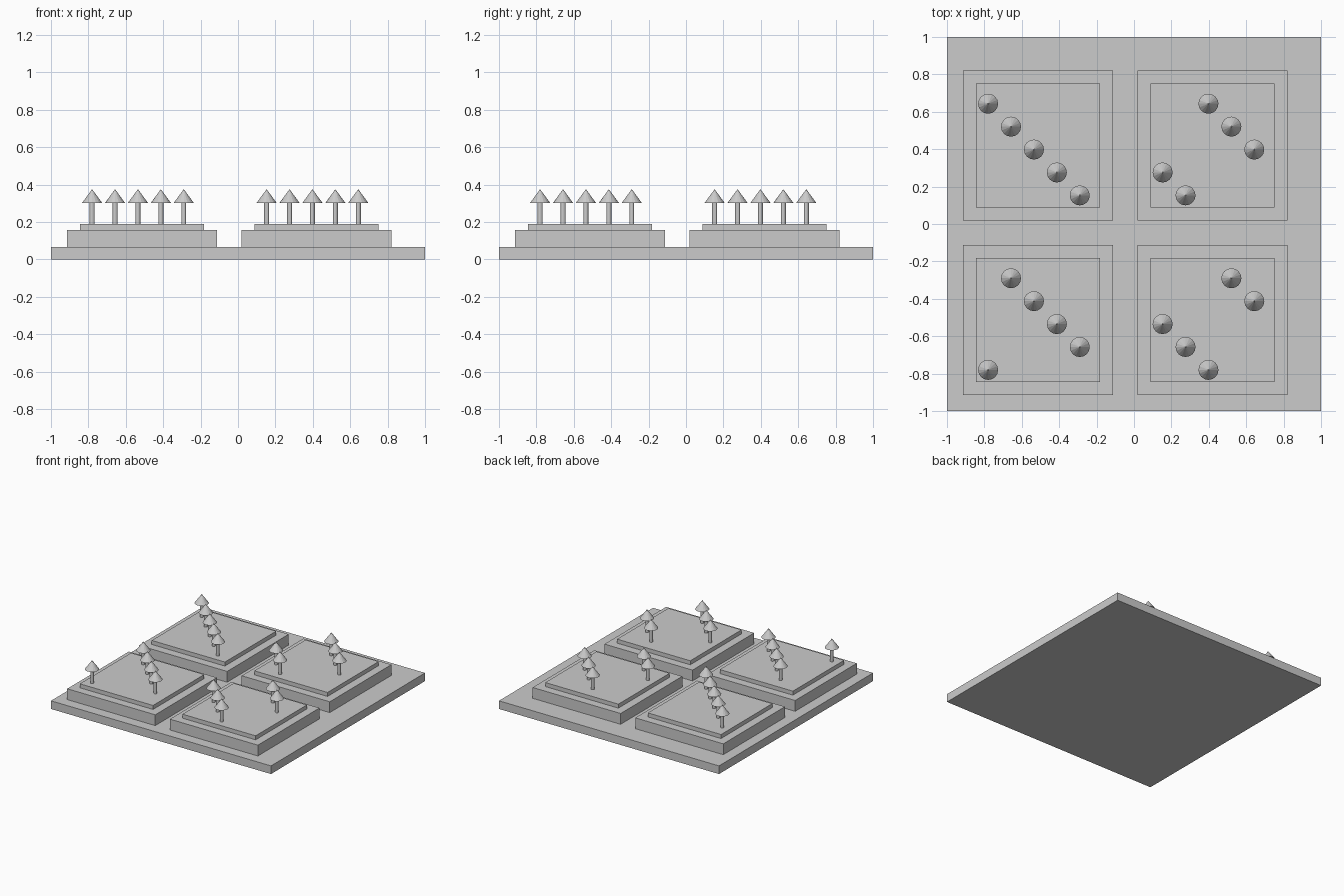
import bpy, bmesh
from mathutils import Matrix, Vector

if "Cube" in bpy.data.objects:
    bpy.data.objects.remove(bpy.data.objects["Cube"])


def finish(name, bm):
    mesh = bpy.data.meshes.new(name)
    bm.to_mesh(mesh)
    bm.free()
    obj = bpy.data.objects.new(name, mesh)
    bpy.context.collection.objects.link(obj)
    return obj


def slab(name, x, y, size, z0, z1):
    bm = bmesh.new()
    m = Matrix.Translation((x, y, (z0 + z1) / 2)) @ Matrix.Diagonal((size, size, z1 - z0, 1))
    bmesh.ops.create_cube(bm, size=1, matrix=m)
    return finish(name, bm)


def add_cone(bm, r0, r1, z0, z1, sides):
    bmesh.ops.create_cone(bm, cap_ends=True, segments=sides, radius1=r0, radius2=r1,
                          depth=z1 - z0, matrix=Matrix.Translation((0, 0, (z0 + z1) / 2)))


BASE_TOP, BLOCK_TOP, LAWN_TOP, TRUNK_TOP, TREE_TOP = 0.067, 0.156, 0.189, 0.302, 0.375

# Ground plate
slab("base_plate", 0, 0, 2, 0, BASE_TOP)

# One shared tree mesh: thin trunk and conical crown
bm = bmesh.new()
add_cone(bm, 0.0133, 0.0133, LAWN_TOP, TRUNK_TOP, 12)
add_cone(bm, 0.0535, 0, TRUNK_TOP, TREE_TOP, 16)
tree_mesh = bpy.data.meshes.new("tree")
bm.to_mesh(tree_mesh)
bm.free()

# Four stepped blocks, each with a wrapped diagonal of five trees
centers = (-0.513, 0.42)
steps = [-0.267 + 0.1225 * i for i in range(5)]
shifts = {(0, 0): 0, (1, 0): 2, (0, 1): 4, (1, 1): 1}
for (bx, by), shift in shifts.items():
    cx, cy = centers[bx], centers[by]
    tag = f"{bx}_{by}"
    slab("block_" + tag, cx, cy, 0.8, BASE_TOP, BLOCK_TOP)
    slab("raised_lawn_" + tag, cx, cy, 0.665, BLOCK_TOP, LAWN_TOP)
    for i in range(5):
        tree = bpy.data.objects.new(f"tree_{tag}_{i}", tree_mesh)
        tree.location = Vector((cx + steps[i], cy + steps[(shift - i) % 5], 0))
        bpy.context.collection.objects.link(tree)
